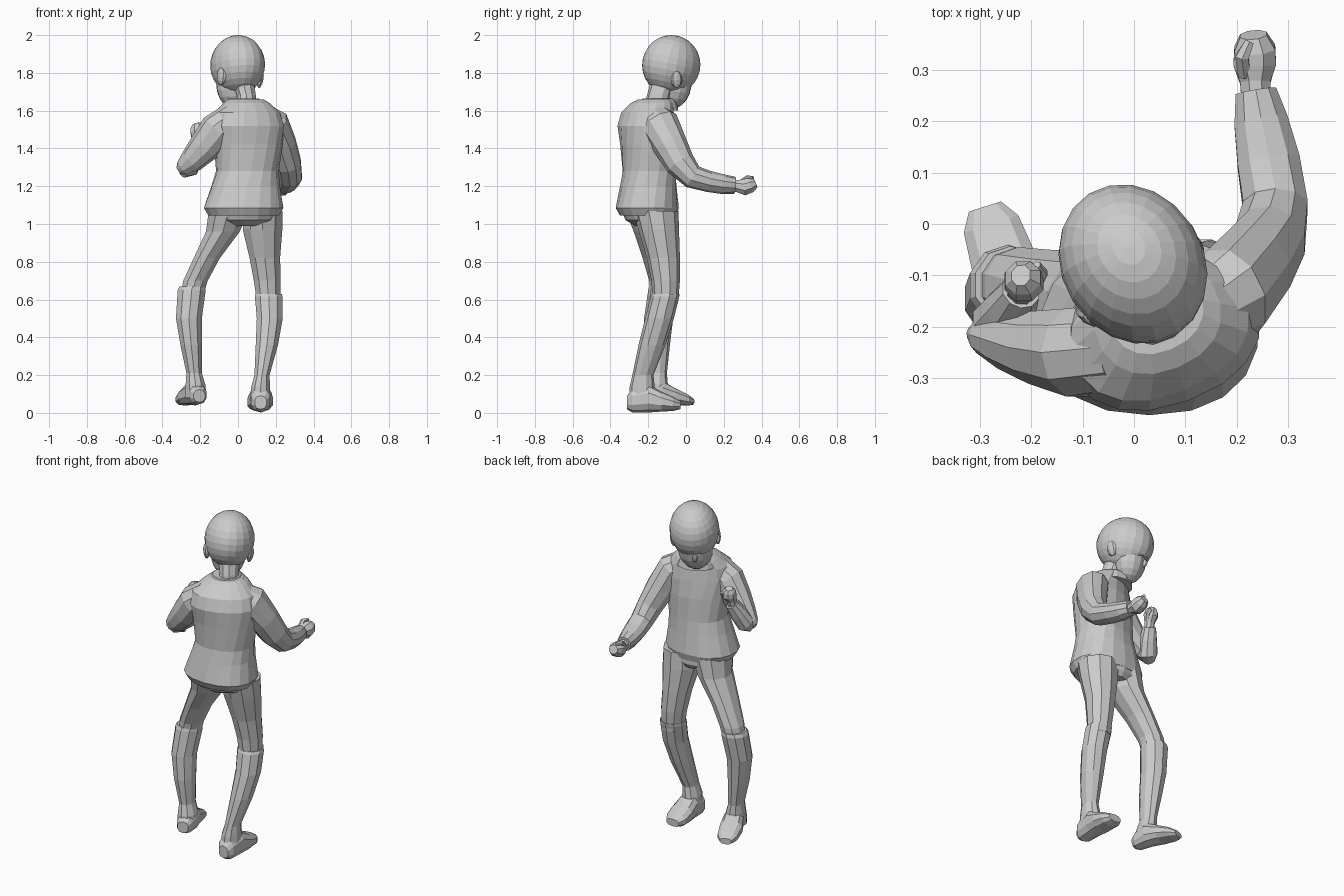
import bpy, bmesh, math
from mathutils import Vector, Matrix, Euler


def finish(name, bm):
    bmesh.ops.recalc_face_normals(bm, faces=bm.faces)
    me = bpy.data.meshes.new(name)
    bm.to_mesh(me)
    bm.free()
    ob = bpy.data.objects.new(name, me)
    bpy.context.collection.objects.link(ob)
    return ob


def loft(name, rings, n=10, ref=(1, 0, 0), fixed=None, power=2.0, yaws=None):
    """Skin rings (x, y, z, half width, half depth) along their path."""
    bm = bmesh.new()
    pts = [Vector(r[:3]) for r in rings]
    loops = []
    for i, r in enumerate(rings):
        t = Vector(fixed) if fixed else pts[min(i + 1, len(pts) - 1)] - pts[max(i - 1, 0)]
        t.normalize()
        s = Vector(ref)
        if yaws:
            s = Matrix.Rotation(math.radians(yaws[i]), 3, 'Z') @ s
        s = (s - t * s.dot(t)).normalized()
        u = t.cross(s)
        loop = []
        for k in range(n):
            a = 2 * math.pi * (k + 0.5) / n
            c, d = math.cos(a), math.sin(a)
            c = math.copysign(abs(c) ** (2 / power), c)
            d = math.copysign(abs(d) ** (2 / power), d)
            loop.append(bm.verts.new(pts[i] + s * r[3] * c + u * r[4] * d))
        loops.append(loop)
    for A, B in zip(loops, loops[1:]):
        for k in range(n):
            bm.faces.new((A[k], A[(k + 1) % n], B[(k + 1) % n], B[k]))
    bm.faces.new(loops[0])
    bm.faces.new(loops[-1])
    return finish(name, bm)


# Jacket: flared hem, waist, twisted chest, sloping shoulders
loft("jacket", [
    (0.03, -0.20, 1.045, 0.19, 0.15), (0.03, -0.205, 1.085, 0.213, 0.167),
    (0.04, -0.20, 1.20, 0.182, 0.150), (0.05, -0.195, 1.28, 0.166, 0.140),
    (0.055, -0.20, 1.42, 0.182, 0.143), (0.055, -0.21, 1.52, 0.195, 0.143),
    (0.05, -0.205, 1.59, 0.178, 0.128), (0.045, -0.18, 1.64, 0.125, 0.107),
    (0.04, -0.165, 1.66, 0.095, 0.085)],
    n=18, fixed=(0, 0, 1), power=2.25, yaws=[0, 0, 4, 8, 14, 20, 22, 22, 22])
loft("hips", [(0.03, -0.17, 0.99, 0.10, 0.10), (0.03, -0.185, 1.02, 0.17, 0.135),
              (0.03, -0.20, 1.09, 0.195, 0.15)], n=14, fixed=(0, 0, 1))
loft("collar", [(0.03, -0.155, 1.60, 0.12, 0.115), (0.03, -0.15, 1.645, 0.10, 0.10),
                (0.03, -0.15, 1.665, 0.08, 0.08)], n=12, fixed=(0, 0, 1), yaws=[20] * 3)
loft("neck", [(0.045, -0.16, 1.60, 0.06, 0.065), (0.045, -0.145, 1.68, 0.052, 0.062),
              (0.025, -0.12, 1.76, 0.06, 0.065)], n=10, fixed=(0, 0, 1))

# Sleeves
loft("outstretched_sleeve", [
    (0.09, -0.19, 1.59, 0.07, 0.07), (0.185, -0.14, 1.525, 0.09, 0.105),
    (0.23, -0.085, 1.42, 0.082, 0.092), (0.265, -0.03, 1.32, 0.072, 0.08),
    (0.275, 0.035, 1.25, 0.066, 0.064), (0.262, 0.12, 1.225, 0.064, 0.056),
    (0.247, 0.20, 1.21, 0.055, 0.052), (0.237, 0.258, 1.205, 0.042, 0.045)], n=10)
loft("bent_upper_sleeve", [
    (-0.02, -0.24, 1.57, 0.085, 0.08), (-0.11, -0.25, 1.495, 0.09, 0.098),
    (-0.18, -0.24, 1.405, 0.075, 0.085), (-0.245, -0.225, 1.335, 0.06, 0.066),
    (-0.295, -0.215, 1.295, 0.038, 0.042), (-0.315, -0.212, 1.282, 0.015, 0.02)],
    n=10, ref=(0, 1, 0))
loft("bent_forearm_sleeve", [
    (-0.295, -0.22, 1.275, 0.03, 0.035), (-0.265, -0.20, 1.295, 0.058, 0.055),
    (-0.24, -0.165, 1.36, 0.052, 0.05), (-0.22, -0.13, 1.425, 0.038, 0.038)],
    n=10)

# Fists with thumbs
loft("outstretched_fist", [
    (0.238, 0.23, 1.205, 0.03, 0.032), (0.236, 0.275, 1.20, 0.032, 0.035),
    (0.235, 0.31, 1.195, 0.045, 0.047), (0.235, 0.342, 1.205, 0.043, 0.042),
    (0.232, 0.368, 1.215, 0.028, 0.026)], n=8)
loft("outstretched_thumb", [(0.215, 0.29, 1.22, 0.014, 0.014), (0.21, 0.325, 1.245, 0.015, 0.013),
                            (0.225, 0.355, 1.245, 0.01, 0.009)], n=6)
loft("bent_fist", [
    (-0.222, -0.135, 1.41, 0.028, 0.028), (-0.217, -0.125, 1.45, 0.03, 0.03),
    (-0.214, -0.112, 1.485, 0.041, 0.043), (-0.216, -0.105, 1.512, 0.037, 0.036),
    (-0.22, -0.10, 1.53, 0.02, 0.022)], n=8)
loft("bent_thumb", [(-0.195, -0.12, 1.455, 0.014, 0.014), (-0.18, -0.095, 1.485, 0.013, 0.014),
                    (-0.19, -0.08, 1.505, 0.009, 0.009)], n=6)

# Trouser legs
Z = (0, 0, 1)
loft("straight_thigh", [
    (0.13, -0.16, 1.07, 0.11, 0.12), (0.13, -0.145, 0.97, 0.11, 0.108),
    (0.142, -0.12, 0.82, 0.085, 0.088), (0.155, -0.108, 0.70, 0.075, 0.076),
    (0.162, -0.108, 0.58, 0.064, 0.066)], n=10, fixed=Z)
loft("stepping_thigh", [
    (-0.05, -0.185, 1.07, 0.11, 0.135), (-0.08, -0.165, 0.96, 0.094, 0.112),
    (-0.165, -0.14, 0.82, 0.073, 0.09), (-0.225, -0.12, 0.70, 0.068, 0.075),
    (-0.245, -0.118, 0.62, 0.064, 0.068)], n=10, fixed=Z)

# Knee-high boots
loft("straight_boot_shaft", [
    (0.162, -0.107, 0.63, 0.073, 0.073), (0.163, -0.112, 0.615, 0.077, 0.076),
    (0.168, -0.14, 0.50, 0.072, 0.076), (0.153, -0.18, 0.36, 0.062, 0.071),
    (0.127, -0.228, 0.20, 0.042, 0.056), (0.12, -0.232, 0.14, 0.052, 0.066),
    (0.118, -0.235, 0.06, 0.056, 0.068)], n=10, fixed=Z)
loft("stepping_boot_shaft", [
    (-0.24, -0.118, 0.67, 0.072, 0.075), (-0.245, -0.12, 0.65, 0.078, 0.08),
    (-0.26, -0.145, 0.50, 0.072, 0.077), (-0.248, -0.155, 0.36, 0.06, 0.07),
    (-0.232, -0.155, 0.21, 0.043, 0.054), (-0.225, -0.16, 0.15, 0.055, 0.064),
    (-0.225, -0.165, 0.08, 0.056, 0.066)], n=10, fixed=Z)
loft("straight_boot_foot", [
    (0.12, -0.312, 0.055, 0.032, 0.036), (0.12, -0.285, 0.065, 0.052, 0.062),
    (0.12, -0.20, 0.078, 0.06, 0.076), (0.118, -0.13, 0.06, 0.07, 0.053),
    (0.114, -0.07, 0.048, 0.066, 0.038), (0.112, -0.03, 0.042, 0.042, 0.022)],
    n=10, fixed=(0, 1, 0), power=2.4)
loft("stepping_boot_foot", [
    (-0.205, -0.238, 0.09, 0.032, 0.034), (-0.21, -0.215, 0.095, 0.046, 0.05),
    (-0.225, -0.14, 0.108, 0.058, 0.068), (-0.255, -0.07, 0.09, 0.066, 0.048),
    (-0.278, 0.0, 0.07, 0.058, 0.032), (-0.29, 0.034, 0.06, 0.034, 0.018)],
    n=10, fixed=(-0.3, 0.95, 0), power=2.4)


# Head parts share one turn, nod and tilt
HEAD = (Matrix.Translation((-0.002, -0.078, 1.842))
        @ Euler((math.radians(-12), math.radians(4), math.radians(32))).to_matrix().to_4x4())


def ball(name, loc, size, u=12, v=8, rot=(0, 0, 0), cut=None):
    bm = bmesh.new()
    bmesh.ops.create_uvsphere(bm, u_segments=u, v_segments=v, radius=1)
    m = Matrix.Translation(loc) @ Euler(rot).to_matrix().to_4x4() @ Matrix.Diagonal((*size, 1))
    bmesh.ops.transform(bm, matrix=m, verts=bm.verts)
    if cut:
        bmesh.ops.bisect_plane(bm, geom=bm.verts[:] + bm.edges[:] + bm.faces[:],
                               plane_co=cut[0], plane_no=cut[1], clear_outer=True)
        bmesh.ops.holes_fill(bm, edges=[e for e in bm.edges if e.is_boundary])
    bmesh.ops.transform(bm, matrix=HEAD, verts=bm.verts)
    return finish(name, bm)


ball("hair_cap", (0, 0, 0), (0.138, 0.162, 0.158), 20, 14,
     cut=((0, 0.14, -0.07), (0, 0.42, -0.9)))
ball("face", (0, 0.046, -0.092), (0.098, 0.088, 0.132), 14, 10, rot=(0.10, 0, 0))
ball("nose", (0, 0.131, -0.105), (0.015, 0.02, 0.024), 8, 6)
for side, label in ((-1, "left"), (1, "right")):
    ball(label + "_ear", (side * 0.122, -0.025, -0.075), (0.016, 0.03, 0.047), 8, 6,
         rot=(0.3, side * 0.2, side * -0.35))
